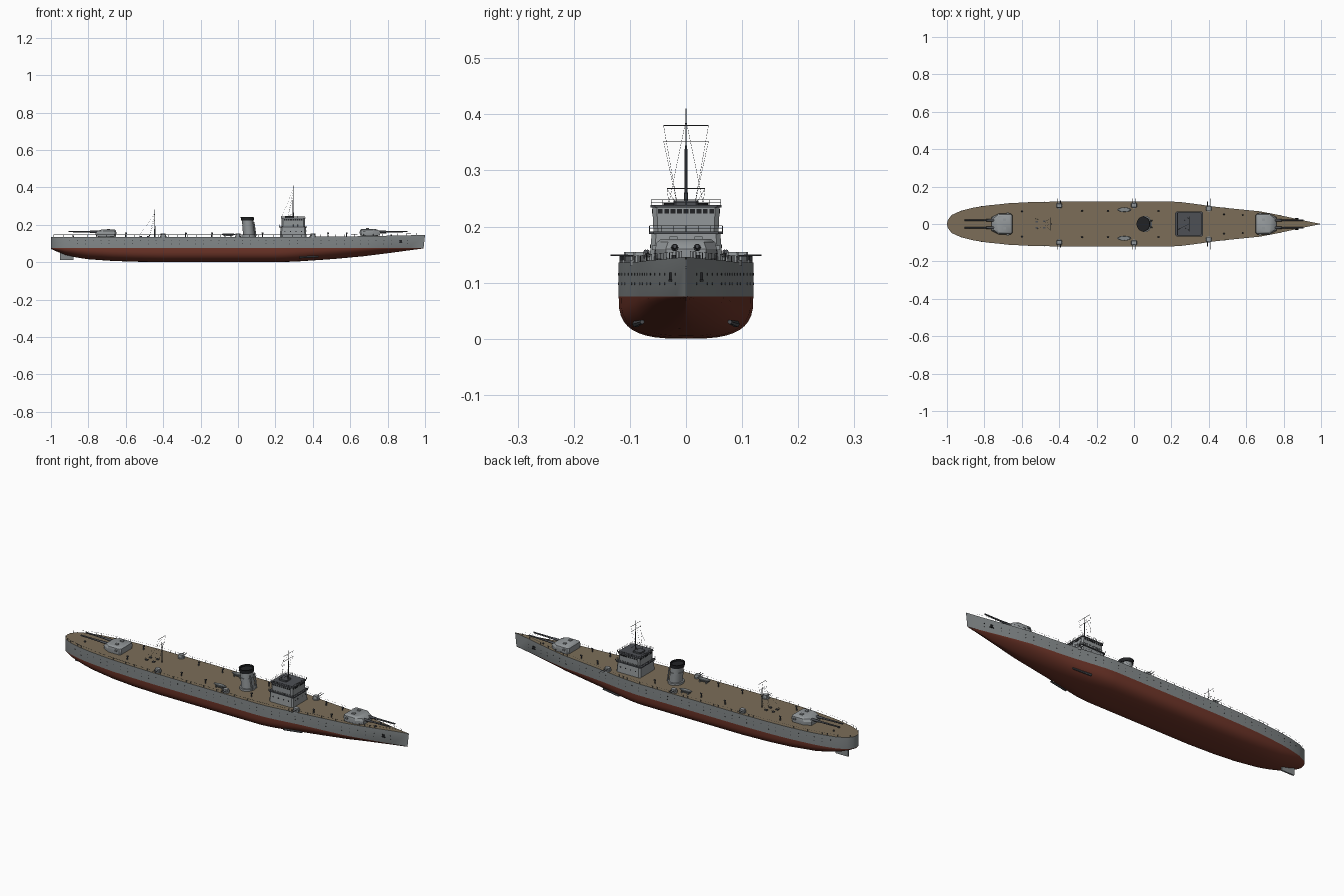
import bpy, bmesh, math
from mathutils import Vector

if "Cube" in bpy.data.objects:
    bpy.data.objects.remove(bpy.data.objects["Cube"])


def material(name, rgb):
    m = bpy.data.materials.new(name)
    m.diffuse_color = (*rgb, 1)
    m.use_nodes = True
    m.node_tree.nodes["Principled BSDF"].inputs["Base Color"].default_value = m.diffuse_color
    return m


GREY = material("hull grey", (0.23, 0.25, 0.255))
LIGHT = material("superstructure grey", (0.29, 0.31, 0.32))
DARK = material("dark grey", (0.075, 0.08, 0.09))
BLACK = material("black", (0.015, 0.016, 0.018))
RED = material("antifouling red", (0.16, 0.036, 0.022))
DECK = material("deck planking", (0.2, 0.155, 0.098))


def finish(name, bm, *mats, smooth=True):
    bmesh.ops.recalc_face_normals(bm, faces=bm.faces)
    me = bpy.data.meshes.new(name)
    bm.to_mesh(me)
    bm.free()
    for m in mats:
        me.materials.append(m)
    ob = bpy.data.objects.new(name, me)
    bpy.context.collection.objects.link(ob)
    if smooth:
        bpy.ops.object.select_all(action='DESELECT')
        ob.select_set(True)
        bpy.context.view_layer.objects.active = ob
        bpy.ops.object.shade_smooth_by_angle(angle=math.radians(30))
    return ob


def loft(bm, rings):
    rows = [[bm.verts.new(p) for p in r] for r in rings]
    n = len(rows[0])
    for a, b in zip(rows, rows[1:]):
        for i in range(n):
            bm.faces.new((a[i], a[(i + 1) % n], b[(i + 1) % n], b[i]))
    bm.faces.new(rows[0])
    bm.faces.new(rows[-1])


def rect(x, y, hx, hy, z, c=0.0):
    """Rectangle ring, corners cut by c."""
    if not c:
        return [(x - hx, y - hy, z), (x + hx, y - hy, z), (x + hx, y + hy, z), (x - hx, y + hy, z)]
    return [(x + a, y + b, z) for a, b in (
        (-hx + c, -hy), (hx - c, -hy), (hx, -hy + c), (hx, hy - c),
        (hx - c, hy), (-hx + c, hy), (-hx, hy - c), (-hx, -hy + c))]


def box(bm, x, y, z0, z1, hx, hy, c=0.0, top=1.0):
    loft(bm, [rect(x, y, hx, hy, z0, c), rect(x, y, hx * top, hy * top, z1, c)])


def oval(x, y, rx, ry, z, n=28):
    return [(x + rx * math.cos(t * math.tau / n), y + ry * math.sin(t * math.tau / n), z) for t in range(n)]


def rod(bm, a, b, r, r2=None, n=6):
    a, b = Vector(a), Vector(b)
    q = (b - a).to_track_quat('Z', 'Y')
    loft(bm, [[p + q @ Vector(v) for v in oval(0, 0, s, s, 0, n)] for p, s in ((a, r), (b, r if r2 is None else r2))])


# Hull lines: x, half beam, keel height, section fullness
WL = 0.075
LINES = [(-1, 0, .072, 2), (-.995, .022, .069, 2), (-.975, .048, .06, 2), (-.925, .071, .04, 2.1),
         (-.86, .087, .025, 2.2), (-.8, .097, .016, 2.4), (-.67, .111, .007, 2.7), (-.55, .117, .003, 2.9),
         (-.4, .12, 0, 3), (.2, .12, 0, 3), (.26, .116, .002, 2.9), (.33, .107, .005, 2.6), (.42, .094, .011, 2.3),
         (.52, .083, .018, 2), (.67, .068, .032, 1.6), (.75, .053, .042, 1.4), (.83, .036, .052, 1.3),
         (.91, .018, .063, 1.2), (1, 0.0005, .074, 1.2)]


def line(x, k):
    for a, b in zip(LINES, LINES[1:]):
        if x <= b[0]:
            return a[k] + (b[k] - a[k]) * (x - a[0]) / (b[0] - a[0])
    return LINES[-1][k]


def deck(x):
    return 0.136 + 0.010 * max(0, (x - 0.35) / 0.65) ** 1.5


bm = bmesh.new()
rows = []
for x, w, k, n in LINES:
    side = [(w, deck(x)), (w, WL)]
    for i in range(1, 11):
        t = i / 10 * math.pi / 2
        side.append((w * max(0, math.cos(t)) ** (2 / n), WL - (WL - k) * math.sin(t) ** (2 / n)))
    ring = side + [(-y, z) for y, z in reversed(side[:-1])]
    rake = 0.008 if x > 0.95 else 0
    rows.append([bm.verts.new((x - (rake if z < WL + .001 else 0), y, z)) for y, z in ring])
m = len(rows[0])
for a, b in zip(rows, rows[1:]):
    for i in range(m):
        f = bm.faces.new((a[i], a[(i + 1) % m], b[(i + 1) % m], b[i]))
        f.material_index = 2 if i == m - 1 else (0 if i in (0, m - 2) else 1)
bmesh.ops.remove_doubles(bm, verts=bm.verts, dist=1e-5)
finish("hull", bm, GREY, RED, DECK)

# Rudder and bilge plates
bm = bmesh.new()
box(bm, -.915, 0, .012, .055, .036, .004)
finish("rudder", bm, GREY)
bm = bmesh.new()
for s in (1, -1):
    rod(bm, (.33, s * .09, .026), (.43, s * .078, .03), .006, .004)
finish("bilge_plates", bm, DARK)

# Portholes and anchors on the hull sides
bm = bmesh.new()
for s in (1, -1):
    for i in range(44):
        x = -.9 + i * .042
        for z in ((.115, .098) if i % 3 else (.115,)):
            y = line(x, 1)
            rod(bm, (x, s * (y - .002), z), (x, s * (y + .0008), z), .0021, n=8)
    y = line(.87, 1)
    box(bm, .87, s * y, .104, .118, .006, .0035)
    box(bm, .87, s * y, .102, .106, .010, .004)
finish("portholes_and_anchors", bm, BLACK, smooth=False)

# Deck-edge railing
bm = bmesh.new()
for s in (1, -1):
    pts = []
    for i in range(77):
        x = -.985 + i * .0255
        y = max(line(x, 1) - .002, .0005)
        p = (x, s * y, deck(x))
        pts.append((x, s * y, deck(x) + .011))
        rod(bm, p, pts[-1], .0006, n=4)
    for a, b in zip(pts, pts[1:]):
        rod(bm, a, b, .0003, n=3)
finish("railings", bm, DARK, smooth=False)

# Twin gun turrets fore and aft
for name, d in (("fore", 1), ("aft", -1)):
    cx = .705 * d
    z0 = deck(cx) - .002
    bm = bmesh.new()
    rings = []
    for z, back, front, wb, wf in ((z0 + .004, -.052, .055, .053, .034), (z0 + .022, -.055, .056, .055, .036),
                                   (z0 + .034, -.053, .045, .052, .032), (z0 + .040, -.046, .028, .044, .028)):
        half = [(back, wb - .008), (back + .008, wb), (.018, wb), (front, wf)]
        rings.append([(cx + d * u, v, z) for u, v in half] + [(cx + d * u, -v, z) for u, v in reversed(half)])
    loft(bm, rings)
    loft(bm, [oval(cx, 0, .044, .044, z0 - .01), oval(cx, 0, .044, .044, z0 + .005)])
    for s in (1, -1):
        box(bm, cx - d * .012, s * .022, z0 + .038, z0 + .044, .008, .007)
        box(bm, cx - d * .03, s * .056, z0 + .020, z0 + .028, .006, .005)
    finish(name + "_turret", bm, LIGHT)
    bm = bmesh.new()
    for s in (1, -1):
        rod(bm, (cx + d * .03, s * .02, .1625), (cx + d * .085, s * .02, .163), .0068, .006, 12)
        rod(bm, (cx + d * .08, s * .02, .163), (cx + d * .2, s * .02, .1645), .0048, .0036, 12)
    finish(name + "_gun_barrels", bm, DARK)

# Bridge
bm = bmesh.new()
loft(bm, [rect(.295, 0, .071, .066, .13, .008), rect(.295, 0, .068, .061, .19, .008)])
loft(bm, [rect(.295, 0, .062, .058, .19, .008), rect(.295, 0, .062, .060, .235, .008)])
finish("bridge_tower", bm, LIGHT)
bm = bmesh.new()
box(bm, .295, 0, .187, .191, .075, .066, .008)
box(bm, .295, 0, .234, .238, .065, .063, .008)
box(bm, .275, 0, .238, .246, .022, .022, .004)
finish("bridge_platforms", bm, DARK)

# Bridge windows, doors and portholes
bm = bmesh.new()
for i in range(9):
    v = (i - 4) * .0115
    for s in (1, -1):
        box(bm, .295 + s * .0618, v, .2235, .2315, .001, .0042)
        box(bm, .295 + v, s * .0598, .2235, .2315, .0042, .001)
for s in (1, -1):
    for x in (.25, .28, .31, .34):
        rod(bm, (x, s * .06, .165), (x, s * .0645, .165), .003, n=8)
    for y in (.02, .042):
        rod(bm, (.36, s * y, .168), (.3655, s * y, .168), .003, n=8)
finish("bridge_windows", bm, BLACK, smooth=False)

# Bridge railings on both levels
bm = bmesh.new()
for z, hx, hy in ((.191, .074, .065), (.238, .064, .062)):
    for h in (.005, .010):
        r = rect(.295, 0, hx, hy, z + h)
        for a, b in zip(r, r[1:] + r[:1]):
            rod(bm, a, b, .0004, n=4)
    for i in range(7):
        f = -1 + i / 3
        for s in (1, -1):
            for x, y in ((f * hx, s * hy), (s * hx, f * hy)):
                rod(bm, (.295 + x, y, z), (.295 + x, y, z + .010), .0005, n=4)
finish("bridge_railings", bm, DARK, smooth=False)

# Funnel with dark cap
bm = bmesh.new()
loft(bm, [oval(.058, 0, .038, .043, .13), oval(.058, 0, .038, .043, .146),
          oval(.058, 0, .031, .036, .147), oval(.051, 0, .030, .035, .226)])
loft(bm, [oval(.053, 0, .0325, .0375, .195), oval(.053, 0, .0325, .0375, .198)])
for s in (1, -1):
    rod(bm, (.095, s * .018, .14), (.084, s * .018, .215), .004, n=8)
finish("funnel", bm, LIGHT)
bm = bmesh.new()
loft(bm, [oval(.051, 0, .034, .039, .224), oval(.049, 0, .035, .040, .242),
          oval(.049, 0, .029, .034, .242), oval(.049, 0, .029, .034, .234)])
finish("funnel_cap", bm, BLACK)

# Masts with yards and rigging
for name, x, z0, top, yards in (("fore", .295, .236, .41, ((.38, .04), (.352, .04), (.268, .034))),
                                ("aft", -.445, .13, .282, ((.268, .034), (.235, .02)))):
    bm = bmesh.new()
    rod(bm, (x, 0, z0), (x, 0, z0 + (top - z0) * .6), .0034, .0022, 8)
    rod(bm, (x, 0, z0 + (top - z0) * .6), (x, 0, top), .0016, .0006, 6)
    for z, h in yards:
        rod(bm, (x, -h, z), (x, h, z), .0009)
    for s in (1, -1):
        for z, h in yards:
            rod(bm, (x, s * h, z), (x - .03, s * .015, z0), .0003, n=3)
        rod(bm, (x, 0, top - .02), (x - (.06 if x > 0 else .085), s * .03, z0 + .008), .0003, n=3)
    finish(name + "_mast", bm, DARK, smooth=False)

# Twin deck guns pointing outboard, three per side
bs, bb = bmesh.new(), bmesh.new()
for s in (1, -1):
    for x, y in ((-.4, .098), (0, .1), (.4, .083)):
        loft(bs, [oval(x, s * y, .017, .017, .13, 14), oval(x, s * y, .017, .017, .14, 14)])
        box(bs, x, s * y, .139, .155, .015, .012, .003, .85)
        for u in (-.007, .007):
            rod(bb, (x + u, s * y, .148), (x + u, s * .135, .149), .0017, .0012)
finish("deck_gun_mounts", bs, LIGHT)
finish("deck_gun_barrels", bb, DARK)

# Ship's boats abreast the funnel
bm = bmesh.new()
for s in (1, -1):
    y = s * .076
    for z0, z1, k0, k1 in ((.140, .152, .55, 1), (.152, .154, .85, .8)):
        loft(bm, [oval(-.052, y, .038 * k0, .013 * k0, z0, 16), oval(-.052, y, .038 * k1, .013 * k1, z1, 16)])
    for x in (-.07, -.034):
        box(bm, x, y, .134, .146, .002, .011)
finish("boats", bm, GREY)

# Vents, hatches and deck posts
bm = bmesh.new()
for x in (-.6, -.28, -.14, .13, .48, .58):
    for s in (1, -1):
        y = s * min(.075, line(x, 1) * .6)
        rod(bm, (x, y, .134), (x, y, .154), .0028, .0024, 8)
        rod(bm, (x - .003, y, .154), (x + .006, y, .155), .004, n=8)
for x in (-.88, .82):
    for s in (1, -1):
        rod(bm, (x, s * .022, .134), (x, s * .022, deck(x) + .007), .004, n=8)
for x, y in ((-.52, .012), (-.48, -.02), (-.52, -.02), (-.48, .015)):
    box(bm, x, y, .134, .141, .006, .005)
finish("deck_fittings", bm, DARK)
